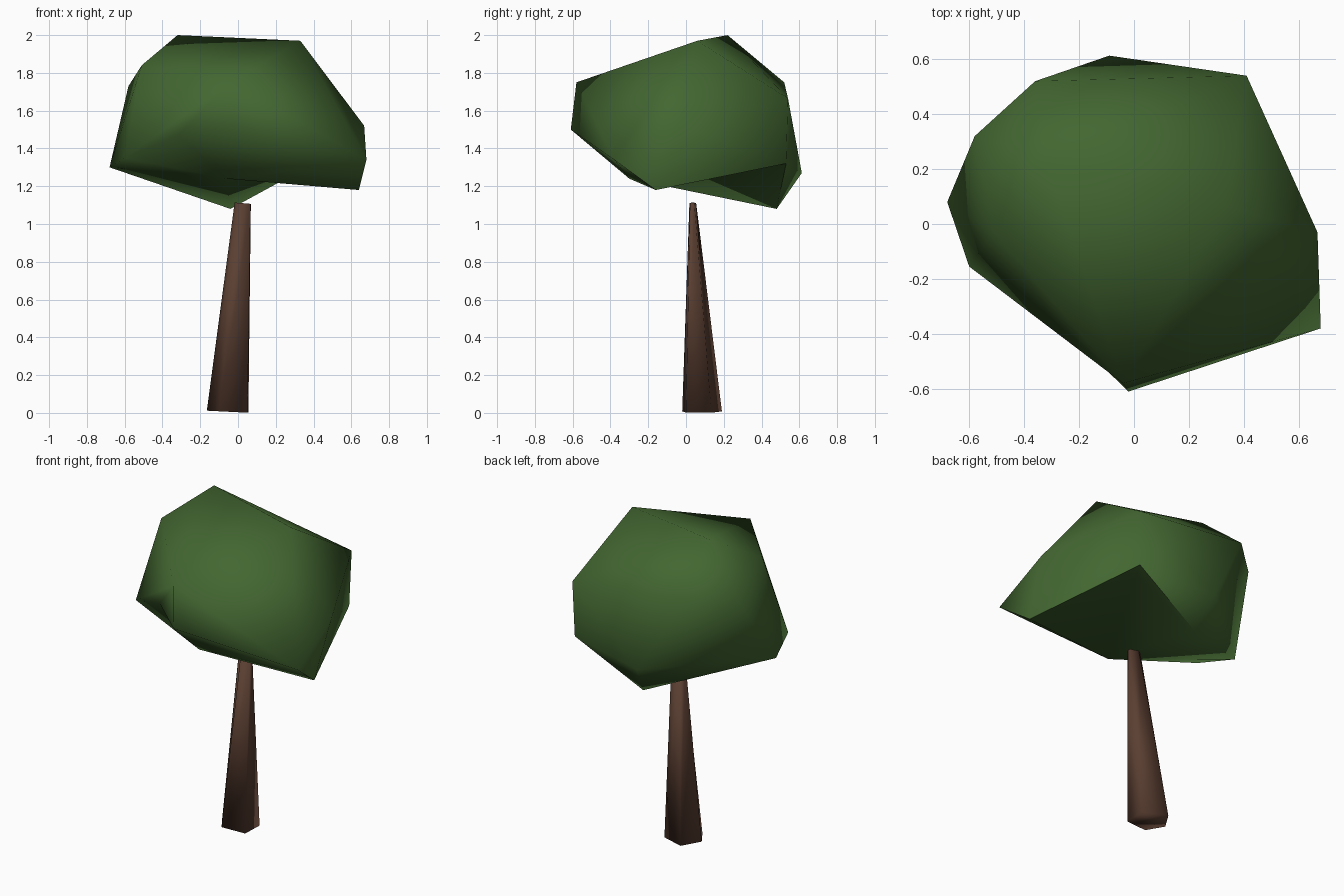
import bpy, bmesh, math
from mathutils import Vector

if "Cube" in bpy.data.objects:
    bpy.data.objects.remove(bpy.data.objects["Cube"])


def material(name, rgb):
    m = bpy.data.materials.new(name)
    m.diffuse_color = (*rgb, 1.0)
    m.use_nodes = True
    m.node_tree.nodes["Principled BSDF"].inputs["Base Color"].default_value = m.diffuse_color
    return m


def finish(name, bm, mat, angle):
    bmesh.ops.recalc_face_normals(bm, faces=bm.faces[:])
    mesh = bpy.data.meshes.new(name)
    bm.to_mesh(mesh)
    bm.free()
    mesh.materials.append(mat)
    ob = bpy.data.objects.new(name, mesh)
    bpy.context.collection.objects.link(ob)
    bpy.ops.object.select_all(action='DESELECT')
    ob.select_set(True)
    bpy.context.view_layer.objects.active = ob
    bpy.ops.object.shade_smooth_by_angle(angle=math.radians(angle))
    return ob


green = material("leaf green", (0.056, 0.135, 0.031))
brown = material("bark brown", (0.105, 0.050, 0.032))

# Trunk: leaning five-sided taper, flattened at the top
section = [(-0.115, 0.0), (-0.05, -0.10), (0.10, -0.08), (0.105, 0.055), (-0.045, 0.11)]


def ring(bm, cx, cy, z, sx, sy, tilt):
    return [bm.verts.new((cx + x * sx, cy + y * sy, z - tilt * x * sx))
            for x, y in section]


bm = bmesh.new()
low = ring(bm, -0.05, 0.08, 0.006, 1.0, 1.0, 0.05)
high = ring(bm, 0.027, 0.035, 1.11, 0.39, 0.17, 0.08)
for i in range(5):
    j = (i + 1) % 5
    bm.faces.new((low[i], low[j], high[j], high[i]))
bm.faces.new(low)
bm.faces.new(high)
finish("trunk", bm, brown, 180)

# Crown: one faceted boulder-like mass wrapped around its corner points
corners = {
    "top_left": (-0.32, 0.22, 2.00), "top_right": (0.33, 0.06, 1.97),
    "shoulder_front": (-0.51, -0.03, 1.84), "shoulder_back": (-0.58, 0.32, 1.73),
    "front_high": (-0.04, -0.58, 1.75), "front": (-0.02, -0.61, 1.50),
    "back_left": (-0.36, 0.52, 1.75), "back_right": (0.41, 0.54, 1.665),
    "back_right_low": (0.40, 0.53, 1.32),
    "right_high": (0.668, -0.03, 1.52), "right_front": (0.68, -0.38, 1.34),
    "right_low": (0.64, -0.16, 1.18),
    "left": (-0.68, 0.08, 1.30), "left_front": (-0.60, -0.155, 1.35),
    "back_low": (-0.09, 0.613, 1.27), "bottom": (-0.04, 0.48, 1.08),
    "front_low": (-0.06, -0.30, 1.24),
}
bm = bmesh.new()
v = {name: bm.verts.new(Vector(c)) for name, c in corners.items()}
bmesh.ops.convex_hull(bm, input=bm.verts[:])
bmesh.ops.triangulate(bm, faces=bm.faces[:])

# Valley under the right side: turn the ridge edge the other way
edge = bm.edges.get((v["right_low"], v["bottom"]))
if edge:
    bmesh.ops.rotate_edges(bm, edges=[edge], use_ccw=False)

# Shallow dent at the front left: split the long edge and push it in
edge = bm.edges.get((v["left_front"], v["front"]))
if edge:
    result = bmesh.ops.subdivide_edges(bm, edges=[edge], cuts=1)
    for g in result["geom_inner"]:
        if isinstance(g, bmesh.types.BMVert):
            g.co = Vector((-0.315, -0.325, 1.47))
bmesh.ops.triangulate(bm, faces=bm.faces[:])
loose = [p for p in bm.verts if not p.link_faces]
bmesh.ops.delete(bm, geom=loose, context='VERTS')
finish("crown", bm, green, 65)
